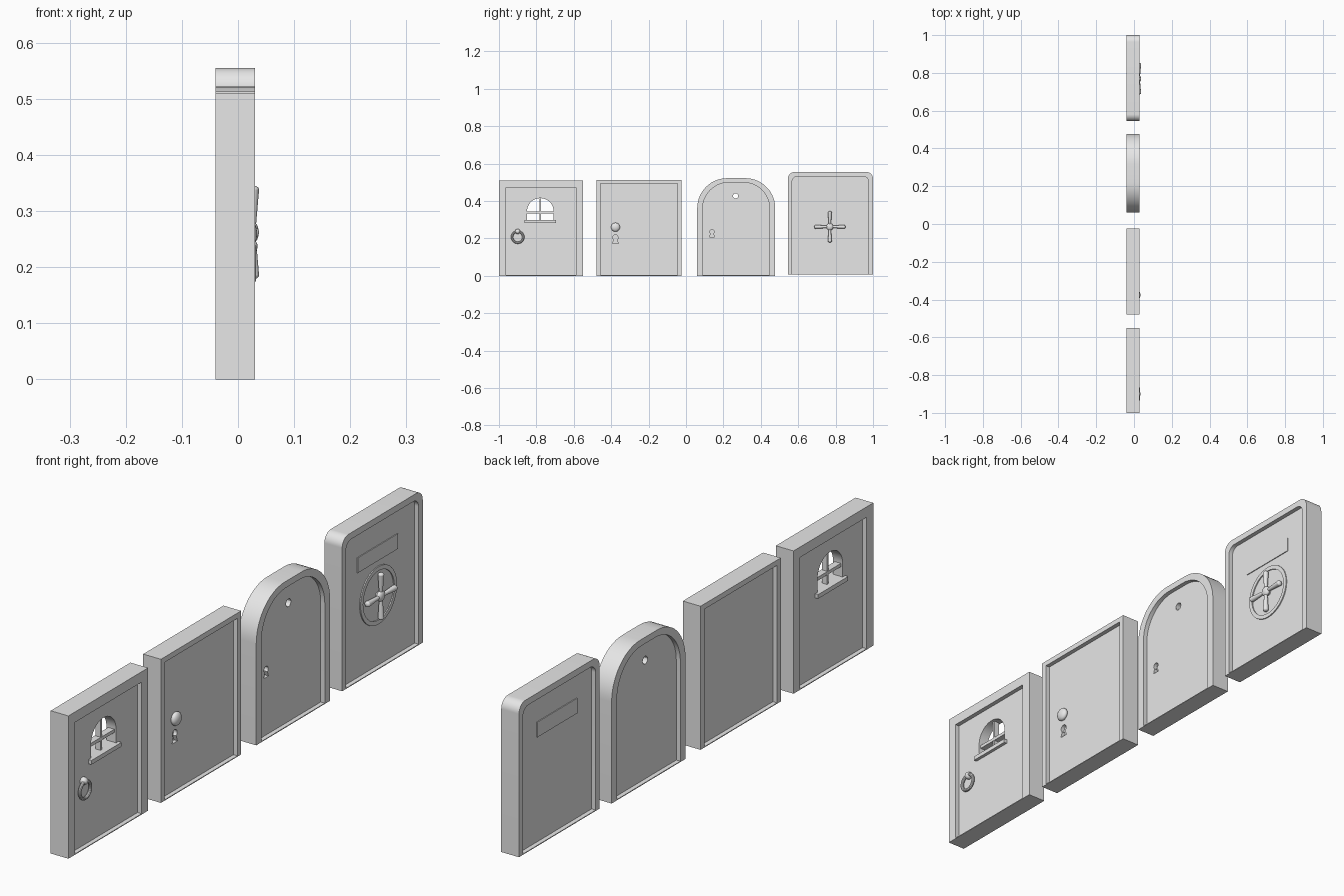
import bpy, bmesh, math
from mathutils import Matrix, Vector

cube = bpy.data.objects.get("Cube")
if cube:
    bpy.data.objects.remove(cube, do_unlink=True)

grey = bpy.data.materials.new("plain grey")
grey.use_nodes = True
grey.diffuse_color = (0.8, 0.8, 0.8, 1)
grey.node_tree.nodes["Principled BSDF"].inputs["Base Color"].default_value = (0.8, 0.8, 0.8, 1)

FRONT, BACK = 0.03, -0.04                # faces of the frames
PANEL_FRONT, PANEL_BACK = 0.014, -0.024  # faces of the recessed panels


def finish(name, bm):
    bmesh.ops.recalc_face_normals(bm, faces=bm.faces)
    mesh = bpy.data.meshes.new(name)
    bm.to_mesh(mesh)
    bm.free()
    mesh.materials.append(grey)
    obj = bpy.data.objects.new(name, mesh)
    bpy.context.collection.objects.link(obj)
    return obj


def outline(y0, y1, z0, z1, r=0, steps=14):
    """Upright panel outline with optional rounded top corners."""
    pts = [(y0, z0), (y1, z0)]
    if r == 0:
        return pts + [(y1, z1), (y0, z1)]
    for cy, start in ((y1 - r, 0), (y0 + r, math.pi / 2)):
        for i in range(steps + 1):
            a = start + i / steps * math.pi / 2
            pts.append((cy + r * math.cos(a), z1 - r + r * math.sin(a)))
    return pts


def circle(y, z, r, n=32):
    return [(y + r * math.cos(math.tau * i / n), z + r * math.sin(math.tau * i / n)) for i in range(n)]


def prism(name, pts, x0, x1):
    bm = bmesh.new()
    rings = [[bm.verts.new((x, y, z)) for y, z in pts] for x in (x0, x1)]
    for ring in rings:
        bm.faces.new(ring)
    for i in range(len(pts)):
        j = (i + 1) % len(pts)
        bm.faces.new((rings[0][i], rings[0][j], rings[1][j], rings[1][i]))
    return finish(name, bm)


def box(name, y0, y1, z0, z1, x0, x1):
    return prism(name, outline(y0, y1, z0, z1), x0, x1)


def band(name, outer, inner, x0, x1):
    """Solid band between two outlines of equal point count."""
    bm = bmesh.new()
    loops = [[bm.verts.new((x, y, z)) for y, z in pts]
             for pts, x in ((outer, x0), (outer, x1), (inner, x1), (inner, x0))]
    n = len(outer)
    for k in range(4):
        a, b = loops[k], loops[(k + 1) % 4]
        for i in range(n):
            j = (i + 1) % n
            bm.faces.new((a[i], a[j], b[j], b[i]))
    return finish(name, bm)


def ball(name, loc, size):
    bm = bmesh.new()
    bmesh.ops.create_uvsphere(bm, u_segments=24, v_segments=14, radius=1,
                              matrix=Matrix.Translation(loc) @ Matrix.Diagonal((*size, 1)))
    return finish(name, bm)


def rod(name, start, end, r0, r1):
    start, end = Vector(start), Vector(end)
    d = end - start
    bm = bmesh.new()
    bmesh.ops.create_cone(bm, cap_ends=True, segments=16, radius1=r0, radius2=r1, depth=d.length,
                          matrix=Matrix.Translation((start + end) / 2) @ d.to_track_quat('Z', 'Y').to_matrix().to_4x4())
    return finish(name, bm)


def cut(obj, cutter):
    cutter.hide_render = True
    mod = obj.modifiers.new("cut", 'BOOLEAN')
    mod.operation = 'DIFFERENCE'
    mod.object = cutter
    bpy.context.view_layer.objects.active = obj
    bpy.ops.object.modifier_apply(modifier=mod.name)
    bpy.data.objects.remove(cutter, do_unlink=True)


def door(name, outer, inner):
    """Frame with a low sill and a panel recessed on both sides."""
    band(name + "_frame", outline(*outer), outline(*inner), BACK, FRONT)
    return prism(name + "_panel", outline(*inner), PANEL_BACK, PANEL_FRONT)


def keyhole(y, z, r):
    """Cutter with a round head above a flared foot."""
    pts = [(y - 1.1 * r, z - 2.3 * r), (y + 1.1 * r, z - 2.3 * r)]
    for i in range(13):
        a = math.radians(-55 + 290 * i / 12)
        pts.append((y + r * math.cos(a), z + r * math.sin(a)))
    return prism("keyhole_cutter", pts, 0.0, 0.05)


# Door with arched window and ring handle
window_door = door("window_door", (-1, -0.55, 0, 0.51), (-0.963, -0.587, 0.003, 0.473))
cut(window_door, prism("window_cutter", outline(-0.85, -0.708, 0.29, 0.415, 0.07), -0.1, 0.1))
box("window_upright", -0.784, -0.774, 0.29, 0.413, -0.015, 0.005)
box("window_crossbar", -0.852, -0.706, 0.333, 0.345, -0.017, 0.007)
box("window_sill", -0.864, -0.695, 0.283, 0.298, -0.036, 0.026)

RY, RZ = -0.9, 0.207
bm = bmesh.new()
grid = [[bm.verts.new((0.026 + 0.006 * math.sin(b), RY + (0.03 + 0.006 * math.cos(b)) * math.cos(a),
                       RZ + (0.03 + 0.006 * math.cos(b)) * math.sin(a)))
         for b in [math.tau * j / 10 for j in range(10)]]
        for a in [math.tau * i / 32 for i in range(32)]]
for i in range(32):
    for j in range(10):
        k, m = (i + 1) % 32, (j + 1) % 10
        bm.faces.new((grid[i][j], grid[k][j], grid[k][m], grid[i][m]))
finish("handle_ring", bm)
ball("handle_boss", (0.021, RY, RZ + 0.03), (0.014, 0.014, 0.014))

# Plain door with knob
knob_door = door("knob_door", (-0.478, -0.025, 0, 0.513), (-0.457, -0.046, 0.003, 0.494))
cut(knob_door, keyhole(-0.377, 0.205, 0.014))
ball("knob", (0.02, -0.377, 0.26), (0.014, 0.024, 0.024))
rod("knob_neck", (0.01, -0.377, 0.26), (0.022, -0.377, 0.26), 0.014, 0.014)

# Arched door with peephole
arched_door = door("arched_door", (0.06, 0.477, 0, 0.522, 0.16), (0.089, 0.447, 0.003, 0.499, 0.14))
cut(arched_door, prism("peephole_cutter", circle(0.265, 0.427, 0.014, 12), -0.1, 0.1))
cut(arched_door, keyhole(0.139, 0.236, 0.012))

# Round-cornered door with wheel handle and raised plates
door("wheel_door", (0.545, 1, 0.008, 0.555, 0.036), (0.567, 0.977, 0.011, 0.532, 0.03))
WY, WZ = 0.769, 0.262
for side, x0, x1 in (("front", PANEL_FRONT - 0.001, PANEL_FRONT + 0.003),
                     ("back", PANEL_BACK - 0.003, PANEL_BACK + 0.001)):
    box(side + "_plate", 0.652, 0.878, 0.386, 0.44, x0, x1)
band("wheel_rim", circle(WY, WZ, 0.103, 40), circle(WY, WZ, 0.088, 40), PANEL_FRONT - 0.001, PANEL_FRONT + 0.004)
rod("wheel_axle", (0.01, WY, WZ), (0.028, WY, WZ), 0.014, 0.01)
ball("wheel_hub", (0.026, WY, WZ), (0.011, 0.019, 0.019))
for i in range(4):
    c, s = math.cos(i * math.pi / 2), math.sin(i * math.pi / 2)
    rod("wheel_spoke", (0.026, WY, WZ), (0.027, WY + 0.076 * c, WZ + 0.076 * s), 0.005, 0.0105)
    ball("spoke_end", (0.027, WY + 0.076 * c, WZ + 0.076 * s),
         (0.0105, 0.0105 - 0.003 * abs(c), 0.0105 - 0.003 * abs(s)))

# Smooth shading with sharp edges kept
bpy.ops.object.select_all(action='DESELECT')
for obj in bpy.context.collection.objects:
    if obj.type == 'MESH':
        obj.select_set(True)
        bpy.context.view_layer.objects.active = obj
bpy.ops.object.shade_smooth_by_angle(angle=math.radians(30))
bpy.ops.object.select_all(action='DESELECT')
